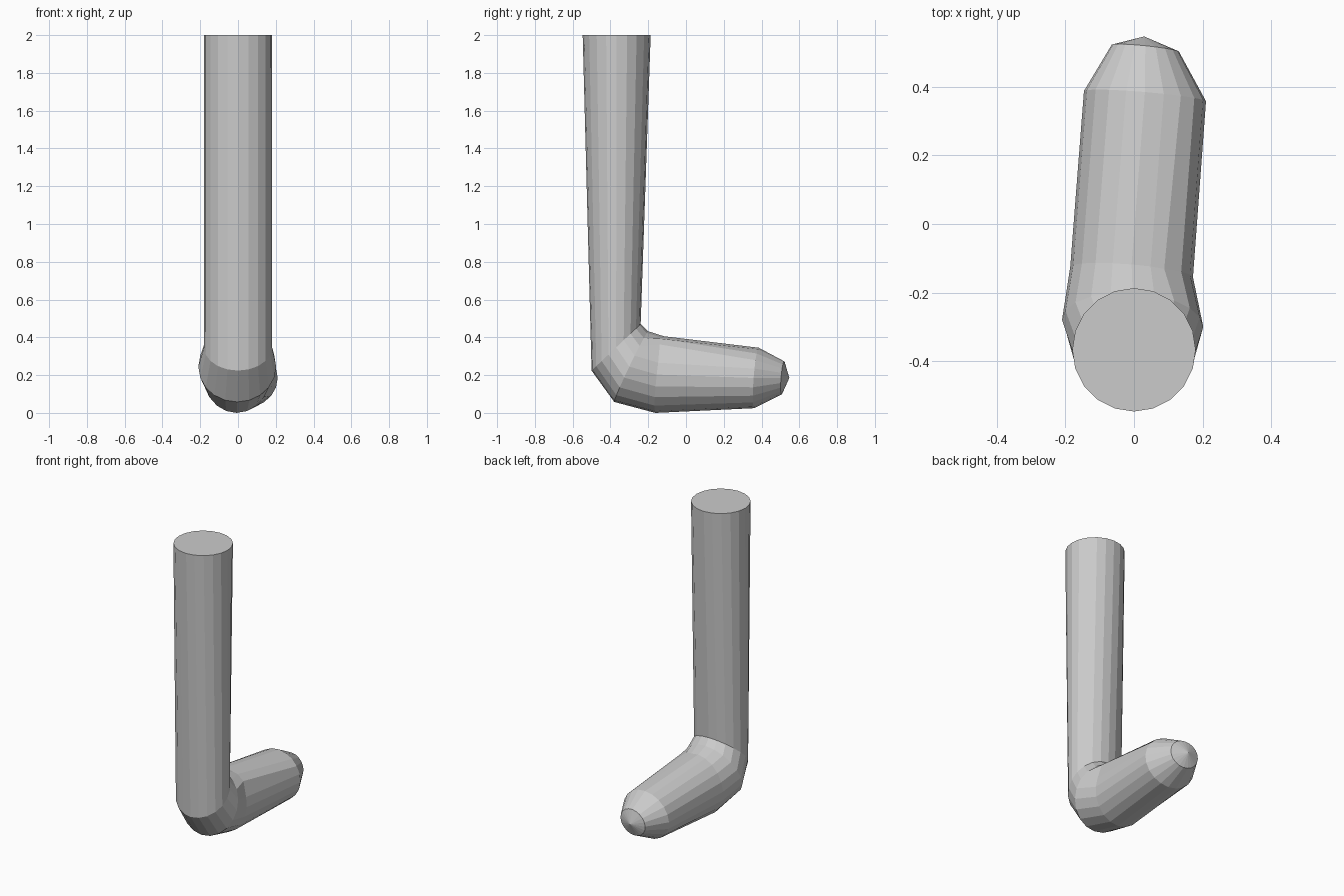
import bpy, bmesh, math
from mathutils import Vector

if "Cube" in bpy.data.objects:
    bpy.data.objects.remove(bpy.data.objects["Cube"])

SIDES = 20

# Cross-sections along the bent limb: centre, sideways half-axis, upward half-axis
SECTIONS = [
    ((0, -0.367, 2.0), (0.18, 0, 0), (0, 0.18, 0)),               # open top of the shin
    ((0, -0.37, 0.347), (0.18, 0, 0), (0, 0.13, 0.123)),          # ankle
    ((-0.004, -0.29, 0.245), (0.206, -0.01, 0), (0, 0.09, 0.187)),  # heel
    ((-0.007, -0.14, 0.203), (0.179, -0.015, 0), (0, 0.022, 0.203)),  # instep
    ((0.032, 0.373, 0.185), (0.178, -0.015, 0), (0, 0.012, 0.16)),  # ball of foot
    ((0.033, 0.513, 0.185), (0.098, -0.01, 0), (0, 0.007, 0.088)),  # toe
]
TIP = (0.03, 0.547, 0.185)

bm = bmesh.new()
rings = []
for c, u, v in SECTIONS:
    ring = []
    for i in range(SIDES):
        a = math.tau * i / SIDES
        ring.append(bm.verts.new(Vector(c) + Vector(u) * math.cos(a) + Vector(v) * math.sin(a)))
    rings.append(ring)

# Small crease along the right of the instep
rings[3][2].co.z += 0.04
rings[3][3].co.x -= 0.01
rings[3][3].co.z += 0.025

# Skin between sections
for r0, r1 in zip(rings, rings[1:]):
    for i in range(SIDES):
        j = (i + 1) % SIDES
        bm.faces.new((r0[i], r0[j], r1[j], r1[i]))

# Flat top cap and pointed toe cap
bm.faces.new(rings[0])
tip = bm.verts.new(TIP)
for i in range(SIDES):
    bm.faces.new((rings[-1][i], rings[-1][(i + 1) % SIDES], tip))

bmesh.ops.recalc_face_normals(bm, faces=bm.faces)
mesh = bpy.data.meshes.new("lower_leg_and_foot")
bm.to_mesh(mesh)
bm.free()
obj = bpy.data.objects.new("lower_leg_and_foot", mesh)
bpy.context.collection.objects.link(obj)
